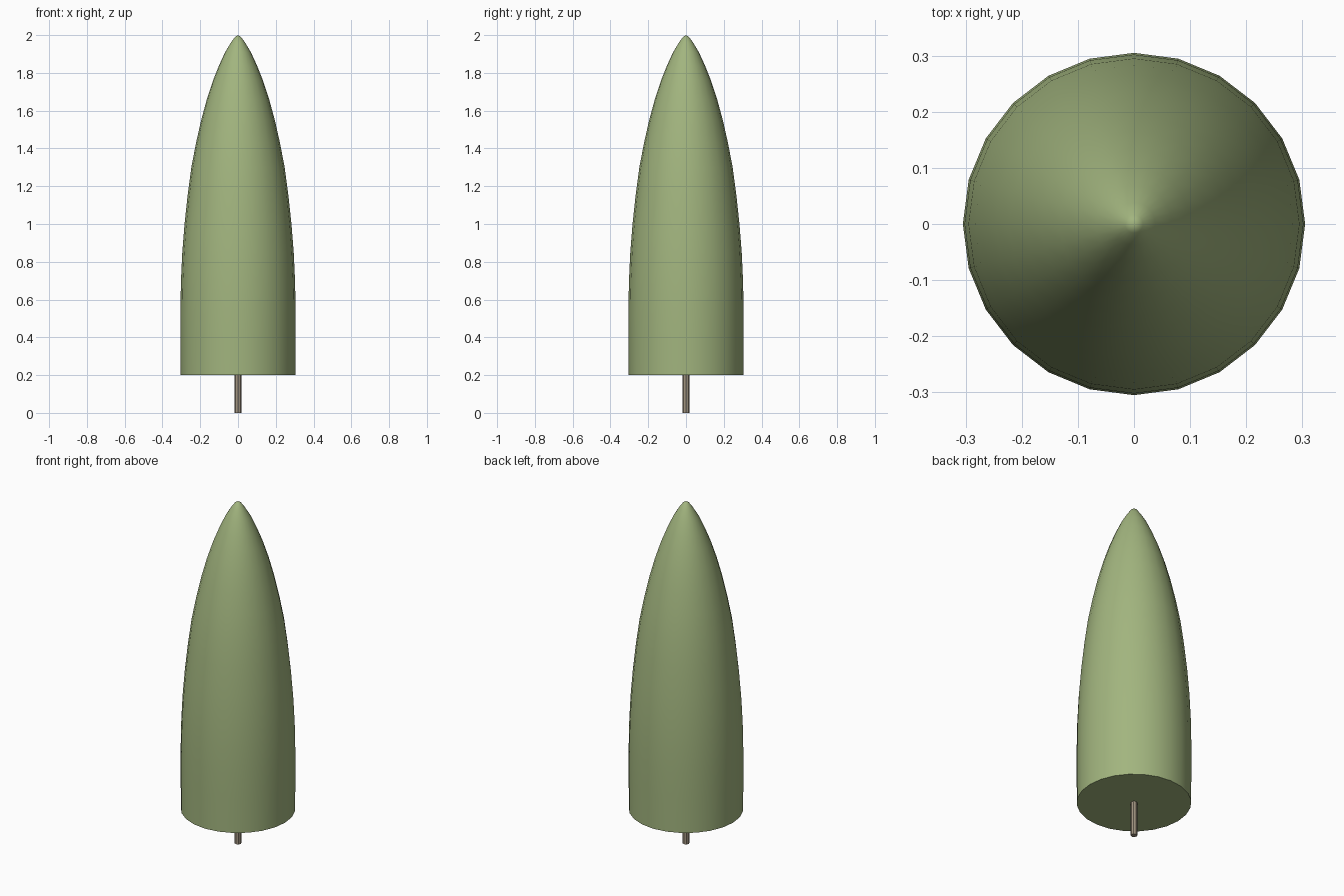
import bpy, bmesh, math

if "Cube" in bpy.data.objects:
    bpy.data.objects.remove(bpy.data.objects["Cube"])


def lathe(name, profile, sides, color):
    """Revolve (radius, z) points about z; zero radius closes an end."""
    bm = bmesh.new()
    rings = []
    for r, z in profile:
        if r == 0:
            rings.append([bm.verts.new((0, 0, z))] * sides)
        else:
            rings.append([bm.verts.new((r * math.cos(math.tau * i / sides),
                                        r * math.sin(math.tau * i / sides), z))
                          for i in range(sides)])
    for a, b in zip(rings, rings[1:]):
        for i in range(sides):
            j = (i + 1) % sides
            bm.faces.new(list(dict.fromkeys((a[i], a[j], b[j], b[i]))))
    for ring, flip in ((rings[0], True), (rings[-1], False)):
        if ring[0] is not ring[1]:
            bm.faces.new(ring[::-1] if flip else ring)
    mesh = bpy.data.meshes.new(name)
    bm.to_mesh(mesh)
    bm.free()
    obj = bpy.data.objects.new(name, mesh)
    bpy.context.collection.objects.link(obj)
    mat = bpy.data.materials.new(name + "_color")
    mat.diffuse_color = color
    mat.use_nodes = True
    mat.node_tree.nodes["Principled BSDF"].inputs["Base Color"].default_value = mat.diffuse_color
    mesh.materials.append(mat)
    bpy.ops.object.select_all(action='DESELECT')
    obj.select_set(True)
    bpy.context.view_layer.objects.active = obj
    bpy.ops.object.shade_smooth_by_angle(angle=math.radians(40))
    return obj


# Columnar foliage: straight foot, curving in to a narrow tip
foliage = [(0.304, 0.2), (0.305, 0.4), (0.305, 0.55), (0.302, 0.7), (0.295, 0.85),
           (0.283, 1.0), (0.267, 1.15), (0.247, 1.3), (0.222, 1.43), (0.195, 1.55),
           (0.165, 1.66), (0.132, 1.76), (0.1, 1.84), (0.068, 1.91), (0.038, 1.96),
           (0.016, 1.99), (0, 2.0)]
lathe("foliage", foliage, 24, (0.36, 0.46, 0.21, 1))

# Slim trunk
lathe("trunk", [(0.018, 0.0), (0.018, 0.22)], 8, (0.36, 0.3, 0.22, 1))
